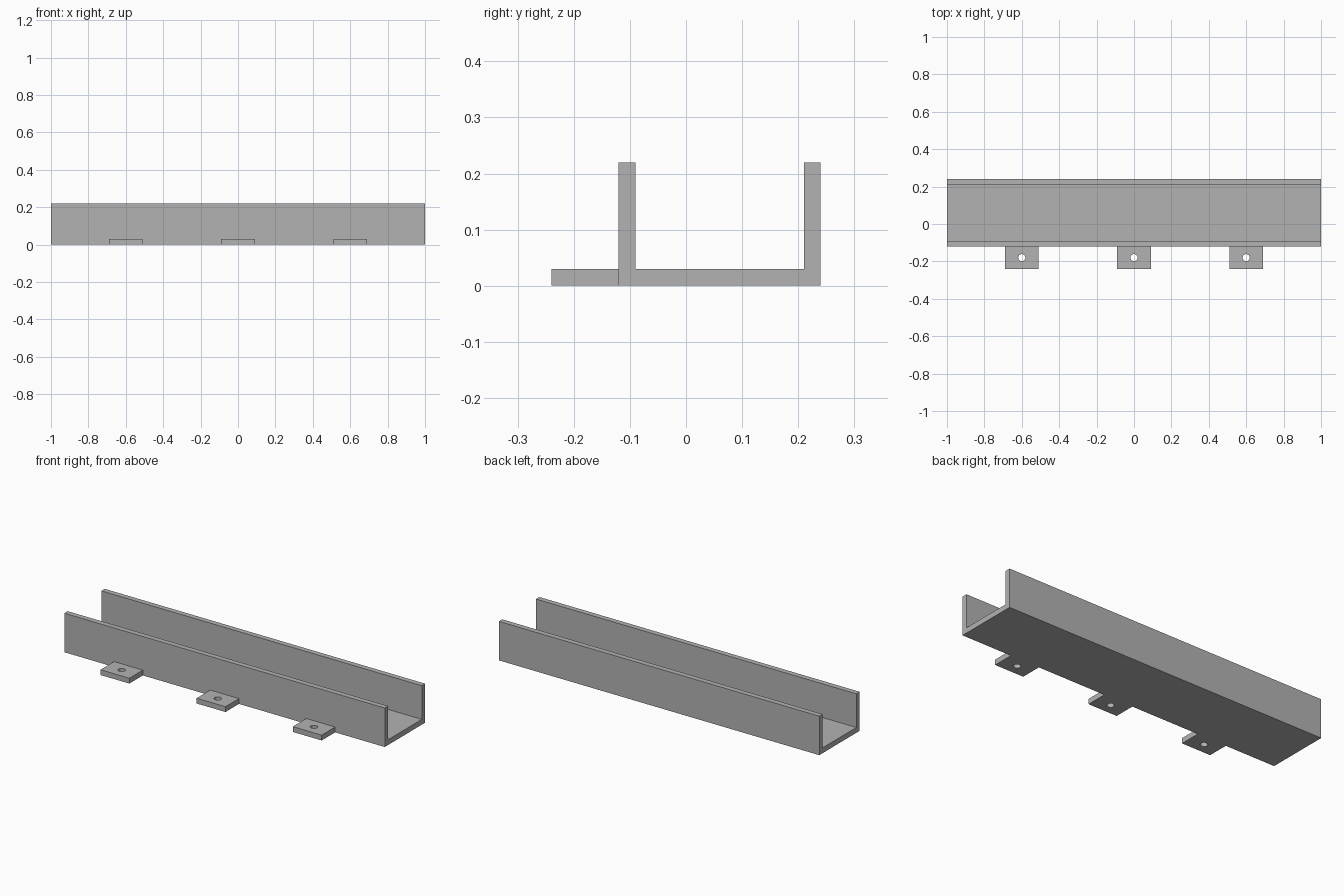
import bpy
import bmesh
from mathutils import Matrix, Vector

cube = bpy.data.objects.get("Cube")
if cube:
    bpy.data.objects.remove(cube, do_unlink=True)

LENGTH, HEIGHT, WALL = 2.0, 0.22, 0.03
FRONT, BACK = -0.12, 0.24          # channel outer faces along y
TAB_WIDTH, TAB_DEPTH, HOLE_RADIUS = 0.18, 0.12, 0.019

grey = bpy.data.materials.new("plain_grey")
grey.use_nodes = True
grey.diffuse_color = (0.45, 0.45, 0.45, 1)
grey.node_tree.nodes["Principled BSDF"].inputs["Base Color"].default_value = grey.diffuse_color


def finish(name, bm):
    """Turn a bmesh into a named object in the scene."""
    bmesh.ops.recalc_face_normals(bm, faces=bm.faces)
    mesh = bpy.data.meshes.new(name)
    bm.to_mesh(mesh)
    bm.free()
    mesh.materials.append(grey)
    obj = bpy.data.objects.new(name, mesh)
    bpy.context.collection.objects.link(obj)
    return obj


def extrude_profile(name, points, direction):
    bm = bmesh.new()
    face = bm.faces.new([bm.verts.new(p) for p in points])
    new = bmesh.ops.extrude_face_region(bm, geom=[face], use_keep_orig=True)["geom"]
    verts = [g for g in new if isinstance(g, bmesh.types.BMVert)]
    bmesh.ops.translate(bm, vec=Vector(direction), verts=verts)
    return finish(name, bm)


# U-shaped channel, open at the top and both ends
section = [(FRONT, 0), (BACK, 0), (BACK, HEIGHT), (BACK - WALL, HEIGHT),
           (BACK - WALL, WALL), (FRONT + WALL, WALL),
           (FRONT + WALL, HEIGHT), (FRONT, HEIGHT)]
extrude_profile("channel", [(-LENGTH / 2, y, z) for y, z in section], (LENGTH, 0, 0))


def mounting_tab(name, x):
    """Flat tab on the front wall with a round screw hole."""
    x0, x1, y0 = x - TAB_WIDTH / 2, x + TAB_WIDTH / 2, FRONT - TAB_DEPTH
    tab = extrude_profile(name, [(x0, y0, 0), (x1, y0, 0), (x1, FRONT, 0), (x0, FRONT, 0)],
                          (0, 0, WALL))
    bm = bmesh.new()
    bmesh.ops.create_cone(bm, cap_ends=True, segments=32, radius1=HOLE_RADIUS,
                          radius2=HOLE_RADIUS, depth=WALL * 3,
                          matrix=Matrix.Translation((x, FRONT - TAB_DEPTH / 2, WALL / 2)))
    cutter = finish("hole_cutter", bm)
    cutter.hide_render = True
    cut = tab.modifiers.new("screw_hole", 'BOOLEAN')
    cut.operation = 'DIFFERENCE'
    cut.solver = 'EXACT'
    cut.object = cutter
    bpy.ops.object.select_all(action='DESELECT')
    tab.select_set(True)
    bpy.context.view_layer.objects.active = tab
    bpy.ops.object.modifier_apply(modifier=cut.name)
    bpy.data.objects.remove(cutter, do_unlink=True)
    bpy.ops.object.shade_smooth_by_angle()


# Three evenly spaced tabs
for side, x in (("right", -0.6), ("middle", 0.0), ("left", 0.6)):
    mounting_tab(side + "_mounting_tab", x)
